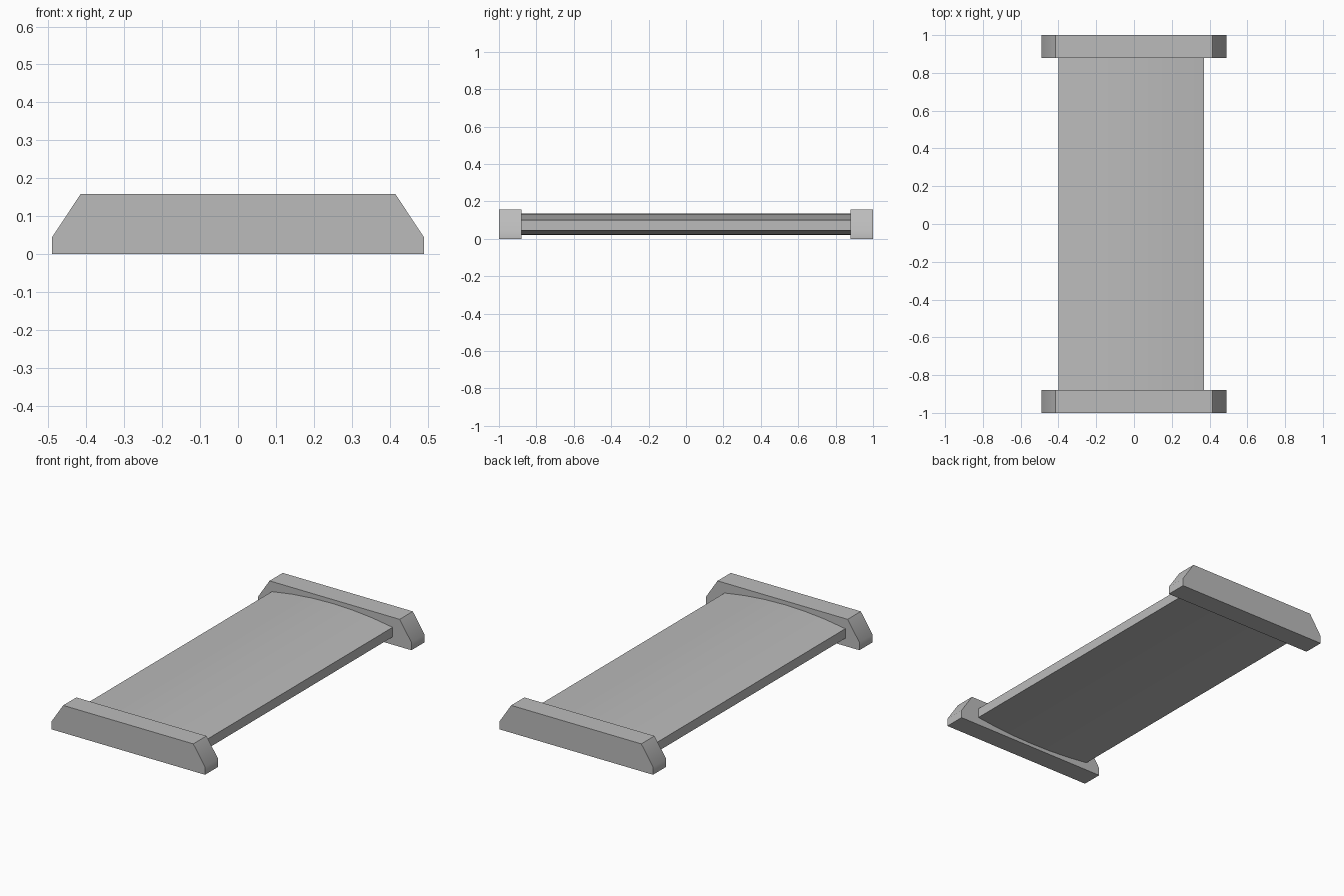
import bpy, bmesh, math

cube = bpy.data.objects.get("Cube")
if cube:
    bpy.data.objects.remove(cube, do_unlink=True)

GREY = (0.5, 0.5, 0.5, 1)
mat = bpy.data.materials.new("plain grey")
mat.use_nodes = True
mat.diffuse_color = GREY
mat.node_tree.nodes["Principled BSDF"].inputs["Base Color"].default_value = GREY


def extrude_profile(name, profile, y0, y1, angle):
    """Extrude an (x, z) outline along y."""
    bm = bmesh.new()
    face = bm.faces.new([bm.verts.new((x, y0, z)) for x, z in profile])
    out = bmesh.ops.extrude_face_region(bm, geom=[face], use_keep_orig=True)
    moved = [v for v in out["geom"] if isinstance(v, bmesh.types.BMVert)]
    bmesh.ops.translate(bm, verts=moved, vec=(0, y1 - y0, 0))
    bmesh.ops.recalc_face_normals(bm, faces=bm.faces)
    mesh = bpy.data.meshes.new(name)
    bm.to_mesh(mesh)
    bm.free()
    mesh.materials.append(mat)
    obj = bpy.data.objects.new(name, mesh)
    bpy.context.collection.objects.link(obj)
    bpy.ops.object.select_all(action="DESELECT")
    obj.select_set(True)
    bpy.context.view_layer.objects.active = obj
    bpy.ops.object.shade_smooth_by_angle(angle=math.radians(angle))
    return obj


# End blocks with sloped shoulders
half = [(0.49, 0), (0.49, 0.045), (0.415, 0.158)]
block = half + [(-x, z) for x, z in reversed(half)]
extrude_profile("front_end_block", block, -1.0, -0.88, 40)
extrude_profile("back_end_block", block, 0.88, 1.0, 40)

# Deck: slab bulging above and below, slightly off centre
MID, HALF, STEPS = -0.015, 0.385, 6
ts = [2 * i / STEPS - 1 for i in range(STEPS + 1)]
top = [(MID + HALF * t, 0.135 - 0.035 * t * t) for t in ts]
bottom = [(MID + HALF * t, 0.02 + 0.025 * t * t) for t in reversed(ts)]
extrude_profile("deck", top + bottom, -0.89, 0.89, 40)
